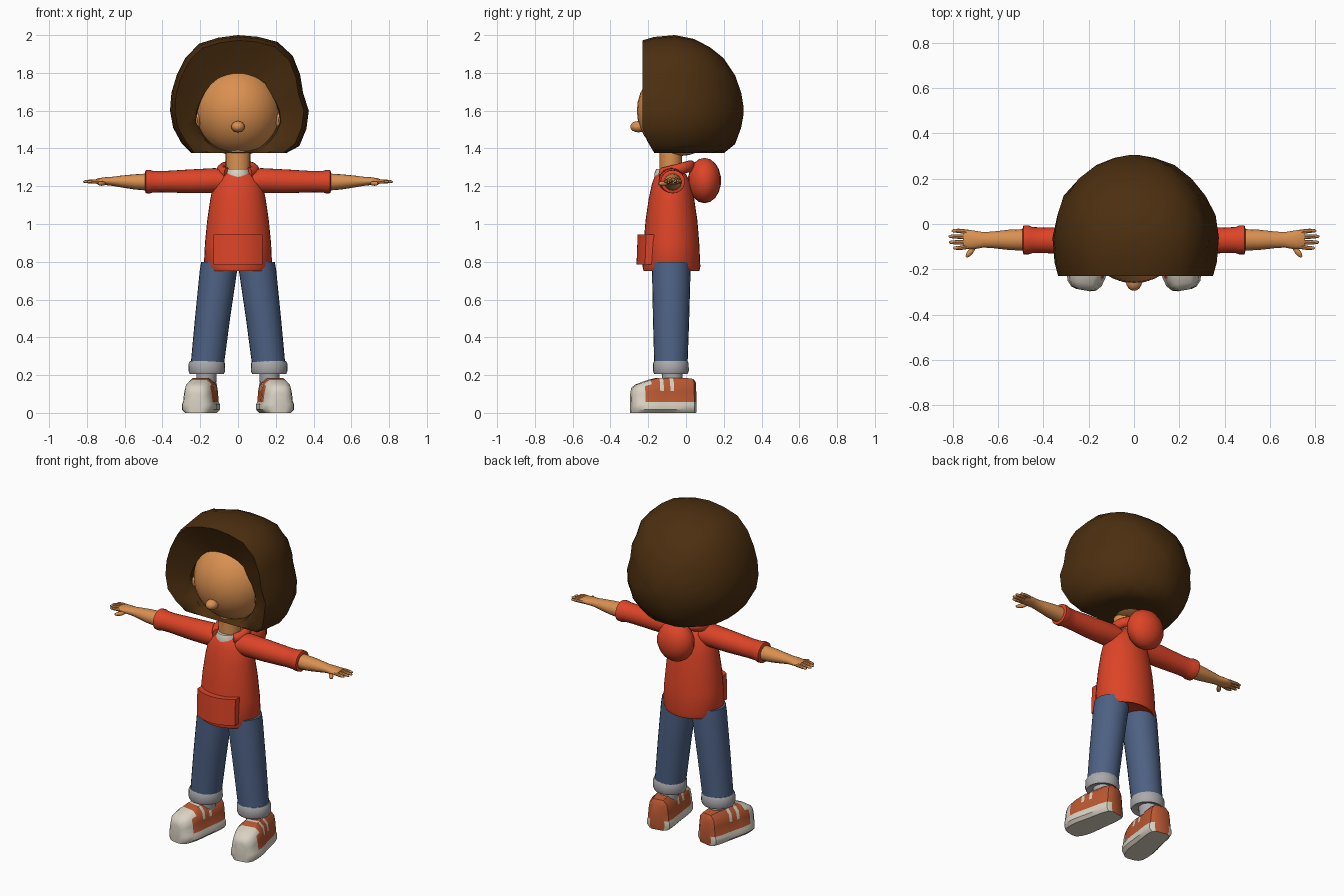
import bpy, bmesh, math
from mathutils import Vector, Matrix

if "Cube" in bpy.data.objects:
    bpy.data.objects.remove(bpy.data.objects["Cube"])


def material(name, rgb):
    m = bpy.data.materials.new(name)
    m.diffuse_color = (*rgb, 1)
    m.use_nodes = True
    m.node_tree.nodes["Principled BSDF"].inputs["Base Color"].default_value = m.diffuse_color
    return m


HAIR = material("dark brown hair", (0.072, 0.028, 0.005))
SKIN = material("tan skin", (0.70, 0.28, 0.08))
RED = material("red sweater", (0.72, 0.058, 0.02))
DENIM = material("blue denim", (0.075, 0.12, 0.23))
GREY = material("grey cuff", (0.40, 0.40, 0.42))
ORANGE = material("rust shoe", (0.50, 0.10, 0.032))
WHITE = material("off white", (0.70, 0.65, 0.55))


def finish(name, bm, mats, angle=40):
    bmesh.ops.remove_doubles(bm, verts=bm.verts, dist=0.0004)
    bmesh.ops.recalc_face_normals(bm, faces=bm.faces)
    me = bpy.data.meshes.new(name)
    bm.to_mesh(me)
    bm.free()
    for m in mats:
        me.materials.append(m)
    me.shade_smooth()
    me.set_sharp_from_angle(angle=math.radians(angle))
    ob = bpy.data.objects.new(name, me)
    bpy.context.collection.objects.link(ob)
    return ob


def loft(name, rings, mats, caps=True, angle=40, rule=None):
    """Bridge rings of equal length; rule(ring, point) gives the material slot."""
    bm = bmesh.new()
    vs = [[bm.verts.new(p) for p in r] for r in rings]
    n = len(vs[0])
    for i in range(len(vs) - 1):
        for j in range(n):
            k = (j + 1) % n
            f = bm.faces.new((vs[i][j], vs[i][k], vs[i + 1][k], vs[i + 1][j]))
            if rule:
                f.material_index = rule(i, j)
    if caps:
        bm.faces.new(vs[0])
        bm.faces.new(vs[-1])
    return finish(name, bm, mats, angle)


def tube(name, stations, mat, axis="z", n=24):
    """Elliptical sections (x, y, z, radius_u, radius_v) along z or x."""
    rings = []
    for x, y, z, a, b in stations:
        ring = []
        for i in range(n):
            t = 2 * math.pi * i / n
            u, v = a * math.cos(t), b * math.sin(t)
            ring.append((x + u, y + v, z) if axis == "z" else (x, y + u, z + v))
        rings.append(ring)
    return loft(name, rings, [mat])


def ball(name, loc, radii, mat, seg=24, rot=None):
    bm = bmesh.new()
    bmesh.ops.create_uvsphere(bm, u_segments=seg, v_segments=seg // 2, radius=1)
    m = Matrix.Translation(loc) @ (rot or Matrix()) @ Matrix.Diagonal((*radii, 1))
    bmesh.ops.transform(bm, matrix=m, verts=bm.verts)
    return finish(name, bm, [mat], 60)


# Hair: lumpy outline lofted front to back, trimmed flat at the front and bottom
OUT = [.375, .357, .38, .41, .42, .405, .40, .40, .41, .395, .375, .365,
       .36, .355, .345, .35, .36, .37, .37, .37, .36, .36, .375, .375]
HOLE = [.22, .205, .19, .205, .195, .176, .17, .176, .195, .2, .2, .205,
        .22, .235, .235, .235, .24, .228, .222, .228, .24, .235, .235, .235]


def hair_ring(radii, scale, y, lump=0.0):
    ring = []
    for i, r in enumerate(radii):
        t = math.radians(15 * i)
        s = scale * (1 + lump * math.sin(i * 2.4 + y * 31))
        x, z = r * s * math.cos(t), max(1.375, 1.6 + r * s * math.sin(t))
        ring.append((x, max(y, -0.23 + max(0, 1.48 - z) * 0.6), z))
    return ring


MID = [(a * 0.45 + b * 0.55) for a, b in zip(OUT, HOLE)]
loft("hair", [
    hair_ring(HOLE, 0.9, -0.04), hair_ring(HOLE, 1, -0.15),
    hair_ring(MID, 1, -0.185), hair_ring(OUT, 0.93, -0.23),
    hair_ring(OUT, 0.975, -0.17), hair_ring(OUT, 1, -0.06),
    hair_ring(OUT, 0.95, 0.04, 0.012), hair_ring(OUT, 0.85, 0.125, 0.015),
    hair_ring(OUT, 0.68, 0.20, 0.02), hair_ring(OUT, 0.47, 0.26, 0.02),
    hair_ring(OUT, 0.24, 0.292, 0.02), hair_ring(OUT, 0.05, 0.305)], [HAIR], angle=45)

# Head, ears, nose and neck
ball("head", (0, -0.03, 1.6), (0.232, 0.23, 0.24), SKIN, 32)
ball("nose", (0, -0.252, 1.515), (0.036, 0.043, 0.03), SKIN, 16)
for s in (1, -1):
    ball("ear", (s * 0.215, -0.1, 1.55), (0.018, 0.04, 0.045), SKIN, 12)
tube("neck", [(0, -.08, 1.24, .065, .06), (0, -.08, 1.42, .065, .06)], SKIN)

# Sweater body with rolled hem
tube("sweater_body", [
    (0, -.077, .765, .15, .13), (0, -.077, .752, .168, .148), (0, -.077, .775, .181, .153),
    (0, -.077, .90, .175, .147), (0, -.077, 1.02, .163, .137), (0, -.077, 1.13, .147, .121),
    (0, -.077, 1.21, .13, .104), (0, -.08, 1.255, .10, .085), (0, -.08, 1.275, .07, .07)],
    RED, n=32)
tube("shirt_collar", [(0, -.095, 1.245, .07, .072), (0, -.095, 1.268, .066, .072),
                      (0, -.09, 1.29, .062, .068), (0, -.09, 1.29, .05, .05)], WHITE)

# Hood bundle on the back and its collar, open at the throat
ball("hood", (0, 0.098, 1.23), (0.115, 0.088, 0.12), RED, 18)
rings = []
for i in range(17):
    t = math.radians(-50 + 280 * i / 16)
    rise = (1 + math.sin(t)) / 2
    c = Vector((0.088 * math.cos(t), -0.06 + 0.085 * math.sin(t), 1.262 + 0.045 * rise))
    d = Vector((math.cos(t), math.sin(t), 0))
    rings.append([c + (d * math.cos(a) + Vector((0, 0, 1.2)) * math.sin(a)) * 0.026
                  for a in (k * math.pi / 5 for k in range(10))])
loft("hood_collar", rings, [RED], angle=60)

# Front pocket: curved slab following the belly
rings = []
for i in range(13):
    x = -0.13 + 0.26 * i / 12
    y = -0.262 + 0.045 * (x / 0.13) ** 2
    rings.append([(x, y, 0.785), (x, y + 0.006, 0.945), (x, y + 0.055, 0.945),
                  (x, y + 0.055, 0.785)])
loft("front_pocket", rings, [RED], angle=30)

# Shoe: (y, half width, height of upper) from toe to heel, stripes between stations
SHOE = [(-.195, .03, .05), (-.188, .055, .075), (-.165, .076, .092), (-.13, .086, .105),
        (-.095, .09, .117), (-.05, .088, .128), (-.03, .086, .128), (.005, .084, .128),
        (.025, .083, .128), (.09, .08, .128), (.135, .07, .122), (.15, .045, .105)]
SECTION = [(.8, 0), (1, .018), (1, .046), (.92, .058), (.86, .45), (.76, .8), (.45, 1)]


def shoe_ring(y, w, h):
    side = [(f * w, z if k < 4 else .058 + (h * z)) for k, (f, z) in enumerate(SECTION)]
    return [(x, y, z) for x, z in side] + [(-x, y, z) for x, z in reversed(side)]


def shoe_colour(i, j):
    k = min(j, 12 - j) if j < 13 else -1
    sole = k < 3
    toe = i < 3 or (i == 3 and k >= 5)
    stripe = i in (5, 7) and k >= 4
    return 1 if sole or toe or stripe else 0


for s in (1, -1):
    # Trouser leg, turned-up cuff and sock
    tube("trouser_leg", [
        (s * .1, -.078, .80, .095, .10), (s * .104, -.078, .75, .099, .102),
        (s * .135, -.079, .50, .093, .096), (s * .163, -.08, .25, .088, .088)], DENIM)
    tube("trouser_cuff", [
        (s * .165, -.08, .215, .075, .075), (s * .165, -.08, .206, .09, .088),
        (s * .165, -.08, .222, .097, .095), (s * .165, -.08, .262, .096, .094),
        (s * .164, -.08, .276, .089, .088)], GREY)
    tube("sock", [(s * .168, -.07, .15, .052, .055), (s * .166, -.075, .23, .055, .055)], GREY)
    shoe = loft("shoe", [shoe_ring(*p) for p in SHOE], [ORANGE, WHITE],
                rule=shoe_colour, angle=40)
    for f in shoe.data.polygons:
        if f.center.y < -.19:
            f.material_index = 1
    shoe.data.transform(Matrix.Translation((s * .19, -.1, 0))
                        @ Matrix.Rotation(s * math.radians(10), 4, "Z"))

    # Sleeve with flared end
    tube("sleeve", [
        (s * .06, -.077, 1.228, .065, .05), (s * .12, -.077, 1.23, .068, .066),
        (s * .25, -.075, 1.226, .062, .063), (s * .40, -.072, 1.224, .056, .056),
        (s * .45, -.071, 1.224, .058, .057), (s * .465, -.07, 1.224, .064, .062),
        (s * .488, -.07, 1.224, .064, .061), (s * .492, -.07, 1.224, .05, .05)], RED, "x")
    # Forearm flowing into a flat palm
    tube("forearm", [
        (s * .47, -.07, 1.222, .048, .046), (s * .55, -.07, 1.223, .045, .040),
        (s * .62, -.07, 1.225, .037, .031), (s * .665, -.07, 1.226, .034, .024),
        (s * .70, -.07, 1.227, .040, .021), (s * .735, -.068, 1.226, .043, .017),
        (s * .752, -.068, 1.226, .036, .012)], SKIN, "x", 16)
    # Four fingers and a thumb
    for y0, y1, tip in ((-.036, -.030, .805), (-.057, -.055, .82),
                        (-.079, -.081, .818), (-.099, -.106, .80)):
        tube("finger", [(s * .73, y0, 1.226, .011, .011),
                        (s * (tip - .03), y1, 1.225, .0095, .0095),
                        (s * (tip - .007), y1, 1.224, .007, .007),
                        (s * tip, y1, 1.223, .002, .002)], SKIN, "x", 8)
    ball("thumb", (s * .722, -.122, 1.214), (.034, .013, .012), SKIN, 10,
         Matrix.Rotation(s * math.radians(-52), 4, "Z"))
